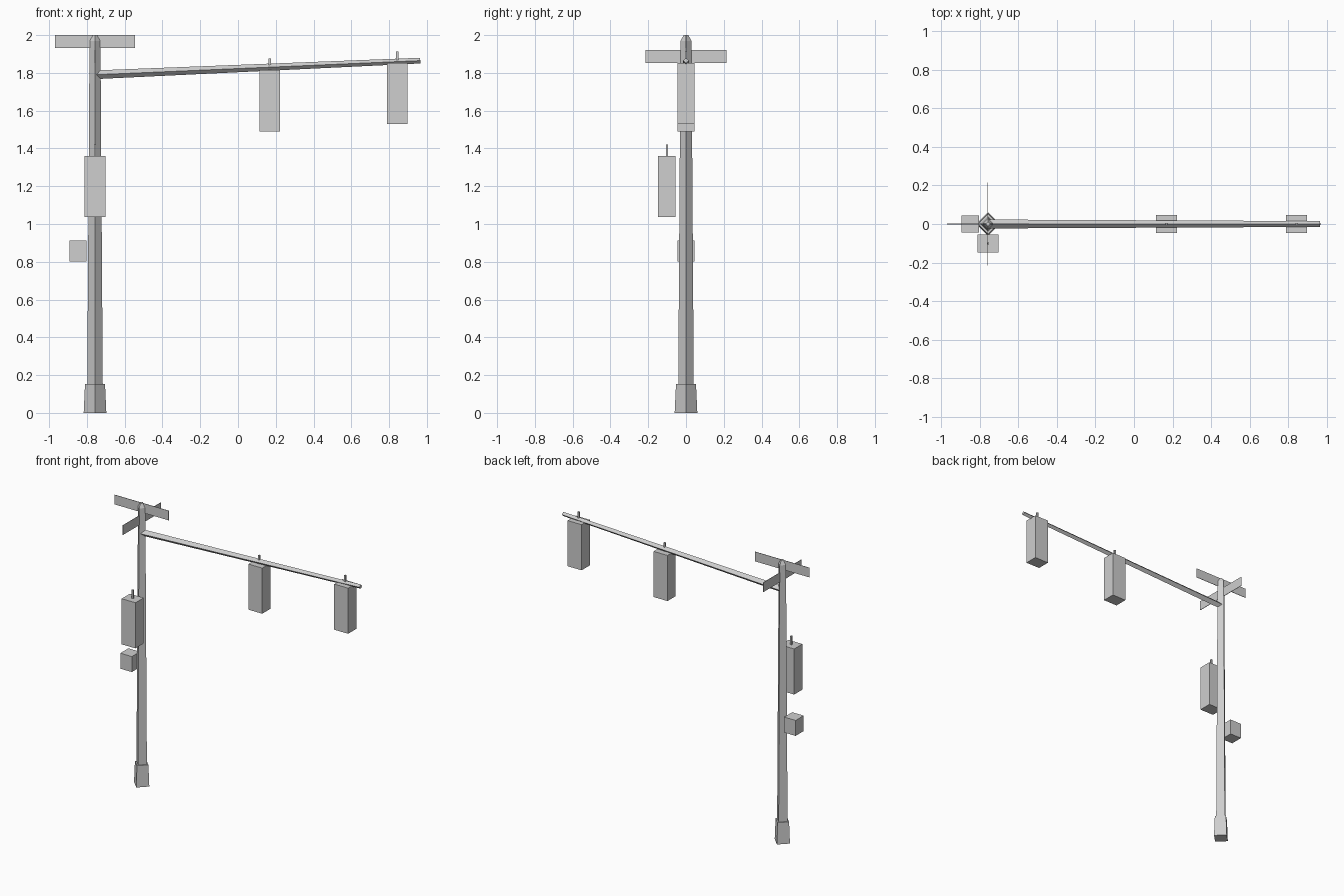
import bpy
import bmesh
import math
from mathutils import Vector, Matrix

cube = bpy.data.objects.get("Cube")
if cube:
    bpy.data.objects.remove(cube, do_unlink=True)

grey = bpy.data.materials.new("light grey")
grey.use_nodes = True
grey.diffuse_color = (0.62, 0.62, 0.62, 1)
grey.node_tree.nodes["Principled BSDF"].inputs["Base Color"].default_value = grey.diffuse_color

POLE_X = -0.757


def finish(name, bm):
    bmesh.ops.recalc_face_normals(bm, faces=bm.faces)
    mesh = bpy.data.meshes.new(name)
    bm.to_mesh(mesh)
    bm.free()
    mesh.materials.append(grey)
    obj = bpy.data.objects.new(name, mesh)
    bpy.context.collection.objects.link(obj)
    return obj


def box(name, centre, size):
    bm = bmesh.new()
    bmesh.ops.create_cube(bm, size=1, matrix=Matrix.Translation(centre) @ Matrix.Diagonal((*size, 1)))
    return finish(name, bm)


def diamond_bar(name, start, end, profile):
    """Four-sided bar with a corner up; profile holds (distance, radius) pairs."""
    start, end = Vector(start), Vector(end)
    turn = (end - start).to_track_quat('Z', 'Y').to_matrix()
    bm = bmesh.new()
    rings = []
    for dist, radius in profile:
        corners = [Vector((math.cos(k * math.pi / 2), math.sin(k * math.pi / 2), 0)) * radius
                   for k in range(4)]
        rings.append([bm.verts.new(start + turn @ (c + Vector((0, 0, dist)))) for c in corners])
    for low, high in zip(rings, rings[1:]):
        for k in range(4):
            n = (k + 1) % 4
            bm.faces.new((low[k], low[n], high[n], high[k]))
    bm.faces.new(rings[0])
    bm.faces.new(rings[-1])
    return finish(name, bm)


# Upright pole with its flared foot and tapered cap
diamond_bar("pole", (POLE_X, 0, 0), (POLE_X, 0, 2),
            [(0, 0.06), (0.152, 0.053), (0.152, 0.041), (1.97, 0.029), (2.0, 0.012)])

# Mast arm rising slightly toward its tip
arm_start, arm_end = Vector((POLE_X, 0, 1.79)), Vector((0.965, 0, 1.865))
diamond_bar("mast_arm", arm_start, arm_end, [(0, 0.023), ((arm_end - arm_start).length, 0.015)])

# Signal heads, each with a mounting pin on top
for label, x, y, top in (("inner", 0.168, 0, 1.815),
                         ("outer", 0.843, 0, 1.853),
                         ("pole", POLE_X, -0.101, 1.36)):
    box(label + "_signal_head", (x, y, top - 0.162), (0.109, 0.092, 0.324))
    box(label + "_signal_pin", (x, y, top + 0.025), (0.012, 0.012, 0.07))

# Pedestrian signal on the side of the pole
box("pedestrian_signal", (-0.848, 0, 0.857), (0.09, 0.09, 0.11))

# Crossed street sign plates
box("upper_sign_plate", (POLE_X, 0, 1.966), (0.426, 0.003, 0.068))
box("lower_sign_plate", (POLE_X, 0, 1.886), (0.003, 0.428, 0.068))
